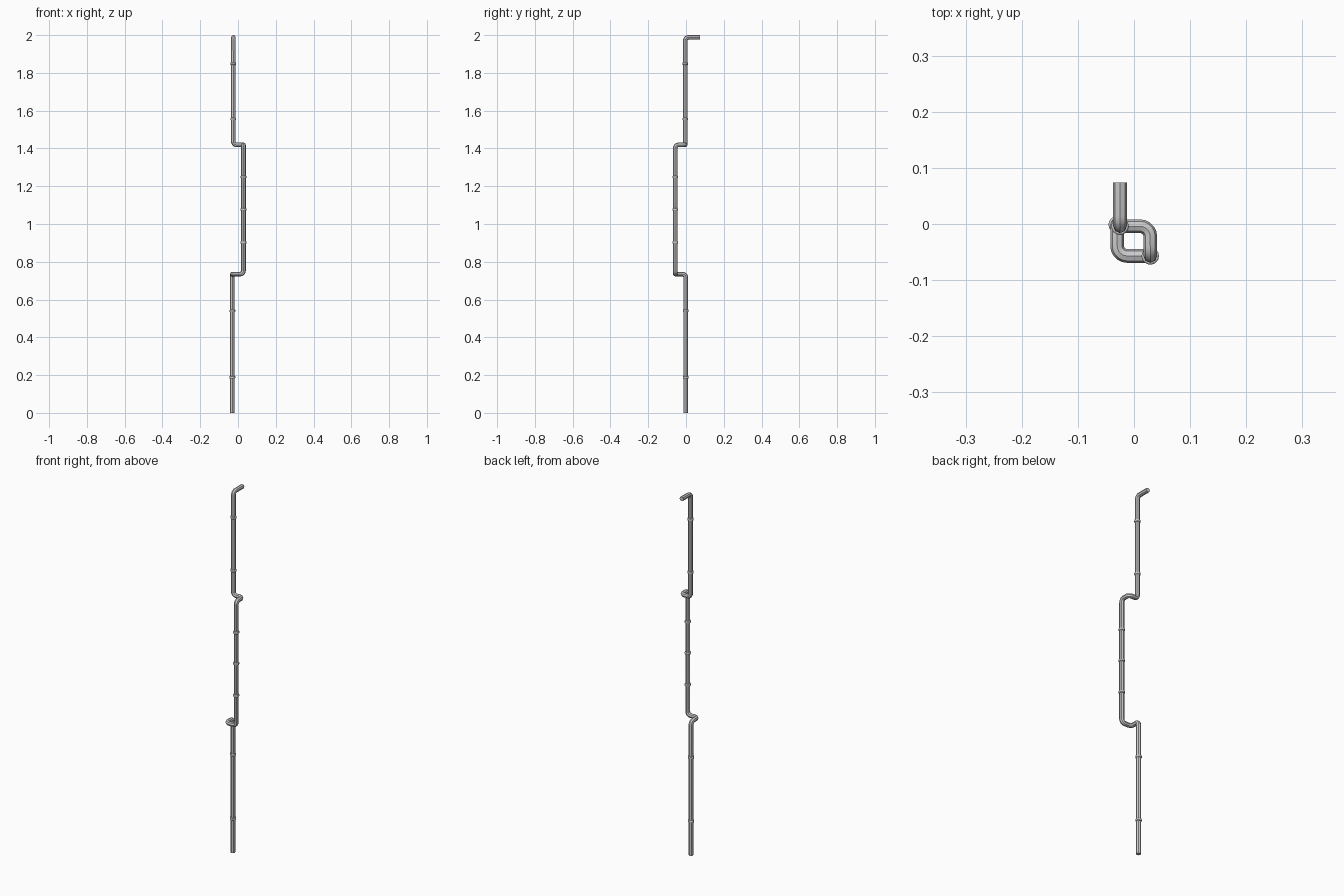
import bpy
from math import cos, sin, pi
from mathutils import Vector

if "Cube" in bpy.data.objects:
    bpy.data.objects.remove(bpy.data.objects["Cube"])

R = 0.0122        # pipe radius
BEND = 0.018      # centreline bend radius
STEPS = 5


def rounded(points, r):
    """Replace each right-angle corner with a circular arc."""
    pts = [Vector(p) for p in points]
    out = [pts[0]]
    for a, b, c in zip(pts, pts[1:], pts[2:]):
        u, v = (a - b).normalized(), (c - b).normalized()
        centre = b + (u + v) * r
        for i in range(STEPS + 1):
            t = i / STEPS * pi / 2
            out.append(centre - v * r * cos(t) - u * r * sin(t))
    return out + [pts[-1]]


def smooth(ob):
    bpy.ops.object.select_all(action='DESELECT')
    ob.select_set(True)
    bpy.context.view_layer.objects.active = ob
    bpy.ops.object.shade_smooth_by_angle()


def pipe(name, points):
    cu = bpy.data.curves.new(name, 'CURVE')
    cu.dimensions = '3D'
    cu.bevel_depth = R
    cu.bevel_resolution = 2
    cu.use_fill_caps = True
    path = rounded(points, BEND)
    sp = cu.splines.new('POLY')
    sp.points.add(len(path) - 1)
    for q, p in zip(sp.points, path):
        q.co = (*p, 1)
    ob = bpy.data.objects.new(name, cu)
    bpy.context.collection.objects.link(ob)
    bpy.ops.object.select_all(action='DESELECT')
    ob.select_set(True)
    bpy.context.view_layer.objects.active = ob
    bpy.ops.object.convert(target='MESH')
    smooth(bpy.context.object)


# Pipe centreline: lower run, dog-leg, middle run, dog-leg, upper run, outlet
low, mid, top = (-0.030, -0.001), (0.029, -0.057), (-0.025, -0.004)
z1, z2, z3 = 0.735, 1.419, 2 - R
pipe("drain_pipe", [
    (*low, 0), (*low, z1), (low[0], mid[1], z1), (*mid, z1),
    (*mid, z2), (mid[0], top[1], z2), (*top, z2),
    (*top, z3), (top[0], 0.074, z3)])

# Joint collars
for xy, heights in ((low, (0.188, 0.54)), (mid, (0.902, 1.077, 1.249)),
                    (top, (1.556, 1.848))):
    for z in heights:
        bpy.ops.mesh.primitive_cylinder_add(vertices=16, radius=0.0155,
                                            depth=0.013, location=(*xy, z))
        ob = bpy.context.object
        ob.name = "joint_collar"
        bev = ob.modifiers.new("round", 'BEVEL')
        bev.width = 0.003
        bev.segments = 2
        smooth(ob)
